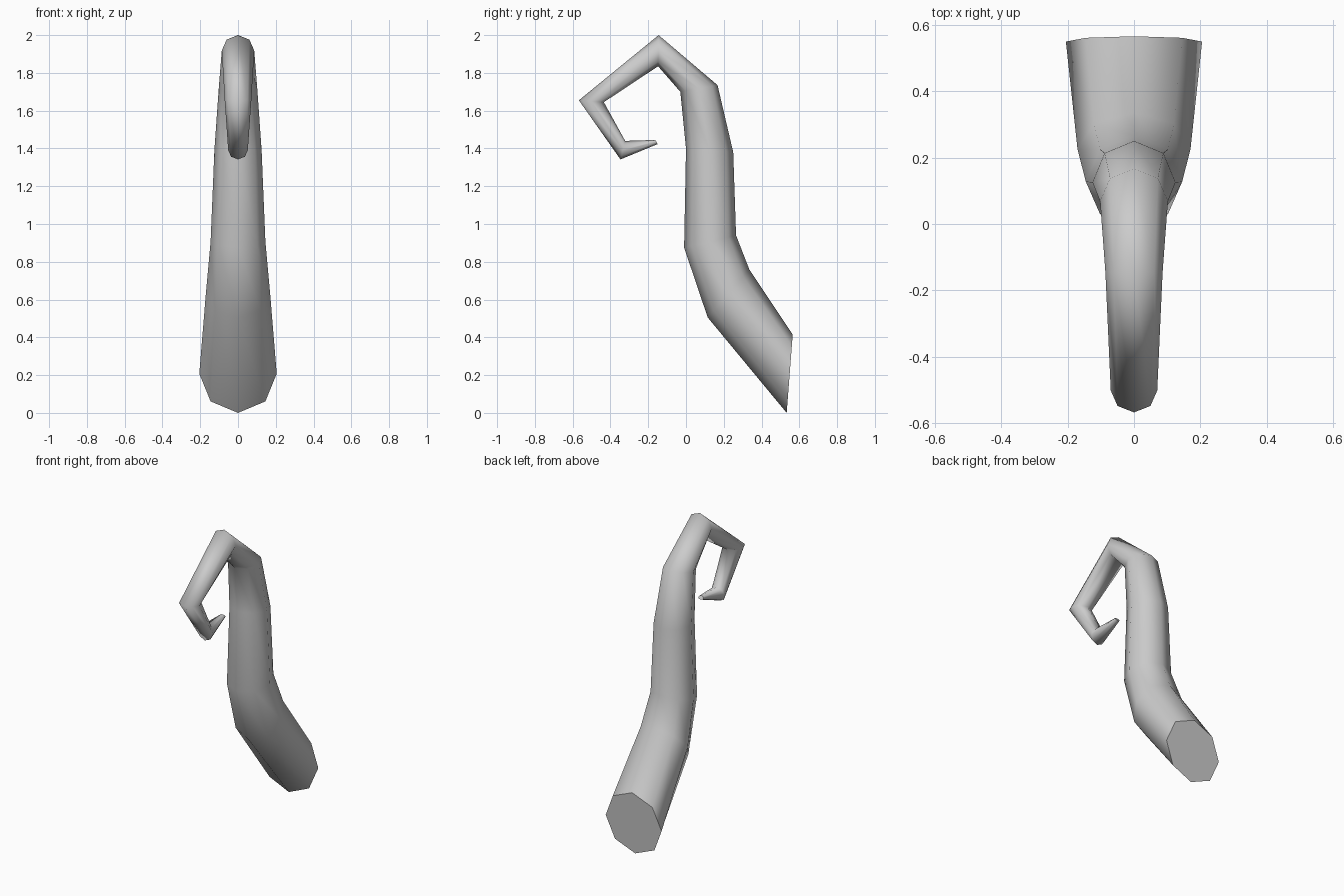
import bpy, bmesh, math
from mathutils import Vector

if "Cube" in bpy.data.objects:
    bpy.data.objects.remove(bpy.data.objects["Cube"])

SIDES = 8
# each section: back (y, z), front (y, z), half width in x
SECTIONS = [
    ((0.565, 0.415), (0.533, 0.0), 0.205),
    ((0.335, 0.76), (0.115, 0.505), 0.17),
    ((0.265, 0.94), (-0.01, 0.875), 0.145),
    ((0.25, 1.38), (0.0, 1.40), 0.125),
    ((0.167, 1.735), (-0.03, 1.70), 0.102),
    ((-0.145, 2.0), (-0.148, 1.835), 0.086),
    ((-0.567, 1.655), (-0.435, 1.645), 0.07),
    ((-0.347, 1.342), (-0.322, 1.44), 0.052),
    ((-0.15, 1.423), (-0.163, 1.445), 0.018),
]

bm = bmesh.new()


def ring(back, front, half_width):
    b, f = Vector((0, *back)), Vector((0, *front))
    centre, arm = (b + f) / 2, (b - f) / 2
    side = Vector((half_width, 0, 0))
    angles = [2 * math.pi * i / SIDES for i in range(SIDES)]
    return [bm.verts.new(centre + arm * math.cos(a) + side * math.sin(a)) for a in angles]


# curled tapering tube
rings = [ring(*s) for s in SECTIONS]
for lower, upper in zip(rings, rings[1:]):
    for i in range(SIDES):
        j = (i + 1) % SIDES
        bm.faces.new((lower[i], lower[j], upper[j], upper[i])).smooth = True

# flat ends with crisp rims
for loop in (rings[0], rings[-1]):
    cap = bm.faces.new(loop)
    for edge in cap.edges:
        edge.smooth = False

bmesh.ops.recalc_face_normals(bm, faces=bm.faces)
mesh = bpy.data.meshes.new("curled_tail")
bm.to_mesh(mesh)
bm.free()
tail = bpy.data.objects.new("curled_tail", mesh)
bpy.context.collection.objects.link(tail)
